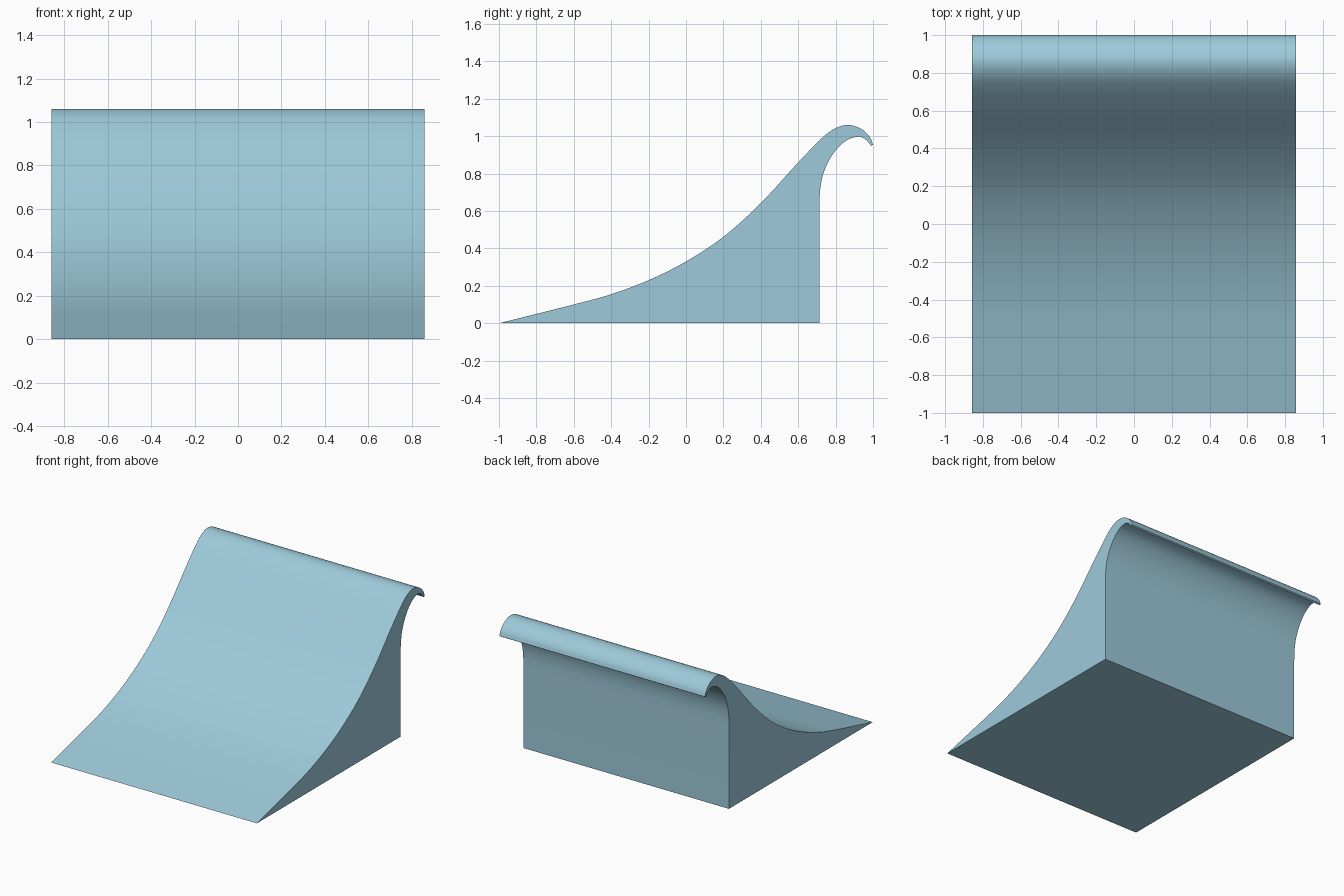
import bpy, bmesh
from mathutils import Vector

if "Cube" in bpy.data.objects:
    bpy.data.objects.remove(bpy.data.objects["Cube"])

HALF_WIDTH = 0.858

# Side profile (y, z): ramp and crest, then the hollow under the curl
outer = [(-1, 0), (-.8, .05), (-.6, .1), (-.4, .155), (-.2, .23), (0, .33), (.2, .462),
         (.4, .642), (.6, .86), (.727, .99), (.8, 1.043), (.87, 1.06), (.94, 1.037),
         (.983, .995), (1, .955)]
inner = [(.99, .948), (.97, .973), (.948, .99), (.92, .997), (.87, .984), (.82, .946),
         (.77, .88), (.733, .795), (.717, .71), (.713, .62)]


def smooth(points, steps=5):
    """Catmull-Rom curve through the points."""
    p = [Vector(v) for v in points]
    p = [2 * p[0] - p[1]] + p + [2 * p[-1] - p[-2]]
    result = []
    for a, b, c, d in zip(p, p[1:], p[2:], p[3:]):
        for i in range(steps):
            t = i / steps
            result.append(.5 * (2 * b + (c - a) * t + (2 * a - 5 * b + 4 * c - d) * t ** 2
                                + (3 * b - a - 3 * c + d) * t ** 3))
    return result + [p[-2]]


profile = smooth(outer) + smooth(inner) + [Vector((.713, 0))]

# Extrude the profile across the width
bm = bmesh.new()
face = bm.faces.new([bm.verts.new((-HALF_WIDTH, y, z)) for y, z in profile])
moved = bmesh.ops.extrude_face_region(bm, geom=[face], use_keep_orig=True)
bmesh.ops.translate(bm, vec=(2 * HALF_WIDTH, 0, 0),
                    verts=[g for g in moved["geom"] if isinstance(g, bmesh.types.BMVert)])
bmesh.ops.recalc_face_normals(bm, faces=bm.faces)
mesh = bpy.data.meshes.new("wave_ramp")
bm.to_mesh(mesh)
bm.free()
ramp = bpy.data.objects.new("wave_ramp", mesh)
bpy.context.collection.objects.link(ramp)

# Single light blue colour
blue = bpy.data.materials.new("light blue")
blue.diffuse_color = (.34, .59, .70, 1)
blue.use_nodes = True
blue.node_tree.nodes["Principled BSDF"].inputs["Base Color"].default_value = blue.diffuse_color
mesh.materials.append(blue)

# Smooth surface with sharp side edges
bpy.context.view_layer.objects.active = ramp
ramp.select_set(True)
bpy.ops.object.shade_smooth_by_angle(angle=.6)
